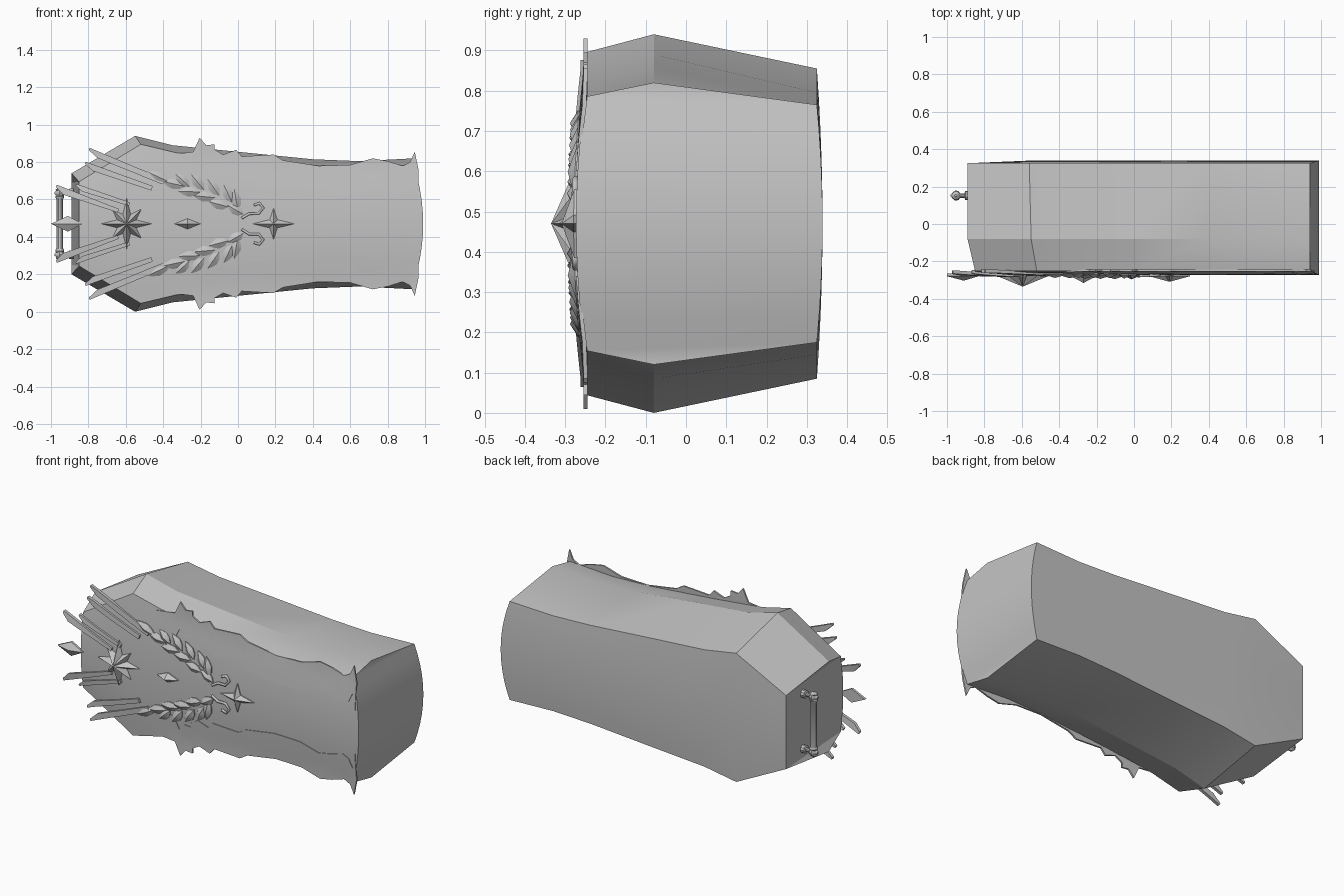
import bpy, bmesh, math
from mathutils import Vector

if "Cube" in bpy.data.objects:
    bpy.data.objects.remove(bpy.data.objects["Cube"], do_unlink=True)

grey = bpy.data.materials.new("stone grey")
grey.use_nodes = True
COL = (0.55, 0.55, 0.55, 1)
grey.diffuse_color = COL
grey.node_tree.nodes["Principled BSDF"].inputs["Base Color"].default_value = COL
ZC = 0.47  # mirror height

# stations (x, half height) for the front, middle and back edges of the casket
FRONT = [(-.85, .225), (-.52, .425), (-.33, .38), (0, .345), (.4, .31), (.65, .30), (.94, .315)]
MID = [(-.89, .27), (-.55, .47), (-.35, .42), (0, .385), (.4, .345), (.65, .335), (.94, .35)]
BACK = [(-.89, .22), (-.56, .385), (-.35, .35), (0, .325), (.4, .295), (.65, .285), (.94, .295)]


def make(name, verts, faces, angle=30):
    me = bpy.data.meshes.new(name)
    me.from_pydata([tuple(v) for v in verts], [], faces)
    bm = bmesh.new()
    bm.from_mesh(me)
    bmesh.ops.recalc_face_normals(bm, faces=bm.faces)
    bm.to_mesh(me)
    bm.free()
    me.materials.append(grey)
    ob = bpy.data.objects.new(name, me)
    bpy.context.collection.objects.link(ob)
    bpy.ops.object.select_all(action='DESELECT')
    ob.select_set(True)
    bpy.context.view_layer.objects.active = ob
    bpy.ops.object.shade_smooth_by_angle(angle=math.radians(angle))
    return ob


def half(x):
    for (x0, h0), (x1, h1) in zip(FRONT, FRONT[1:]):
        if x <= x1:
            return h0 + (h1 - h0) * max(0, (x - x0) / (x1 - x0))
    return FRONT[-1][1]


def front_y(x, dz):
    """Depth of the bowed lid."""
    return -.25 - .023 * (1 - min(1, abs(dz) / half(x)) ** 2)


def casket():
    N = 10
    verts, faces = [], []
    ring = 2 * (N + 1) + 2
    for s in range(len(FRONT)):
        last = s == len(FRONT) - 1
        def pt(x, h, t, y):
            bow = .05 * (1 - t * t) if last else 0
            return (x + bow, y, ZC + h * t)
        ts = [-1 + 2 * i / N for i in range(N + 1)]
        fx, fh = FRONT[s]
        mx, mh = MID[s]
        bx, bh = BACK[s]
        verts += [pt(fx, fh, t, -.25 - .023 * (1 - t * t)) for t in ts]
        verts.append((mx, -.08, ZC + mh))
        verts += [pt(bx, bh, -t, .325 + .014 * (1 - t * t) * (s > 0)) for t in ts]
        verts.append((mx, -.08, ZC - mh))
    for s in range(len(FRONT) - 1):
        for i in range(ring):
            j = (i + 1) % ring
            a, b = s * ring, (s + 1) * ring
            faces.append((a + i, a + j, b + j, b + i))
    # end walls
    for s in (0, len(FRONT) - 1):
        o = s * ring
        for i in range(N):
            faces.append((o + i, o + i + 1, o + 2 * N + 1 - i, o + 2 * N + 2 - i))
        faces.append((o + N, o + N + 1, o + N + 2))
        faces.append((o, o + 2 * N + 2, o + ring - 1))
    make("casket_body", verts, faces, 20)


def relief(name, outline, apex, height):
    """Faceted boss: outline in (x, dz) on the lid, rising to one point."""
    n = len(outline)
    verts = [(x, front_y(x, z) + .008, ZC + z) for x, z in outline]
    verts += [(x, front_y(x, z) - .006, ZC + z) for x, z in outline]
    ax, az = apex
    verts.append((ax, front_y(ax, az) - height, ZC + az))
    faces = [tuple(range(n))]
    for i in range(n):
        j = (i + 1) % n
        faces += [(i, j, n + j, n + i), (n + i, n + j, 2 * n)]
    make(name, verts, faces)


def star(name, cx, radii, height):
    n = len(radii)
    pts = [(cx + r * math.cos(2 * math.pi * i / n), r * math.sin(2 * math.pi * i / n))
           for i, r in enumerate(radii)]
    relief(name, pts, (cx, 0), height)


def leaf(name, x, z, ang, length, width):
    d = Vector((math.cos(ang), math.sin(ang)))
    p = Vector((-d.y, d.x))
    shape = [(0, 0), (.25, .4), (.55, .5), (.8, .28), (1, 0), (.8, -.28), (.55, -.5), (.25, -.4)]
    pts = [tuple(Vector((x, z)) + d * length * u + p * width * v) for u, v in shape]
    c = Vector((x, z)) + d * length * .5
    relief(name, pts, tuple(c), .024)


def ray(name, p, q, w0, w1):
    """Flat bar with a notched tip, lying over the lid."""
    p, q = Vector(p), Vector(q)
    d = (q - p).normalized()
    n = Vector((-d.y, d.x))
    L = (q - p).length
    rows = [(0, .5, .15), (.14, .5, -.5), (.5, .5, -.5), (1, .5, -.5)]
    verts, faces = [], []
    for u, a, b in rows:
        w = w0 + (w1 - w0) * u
        for k in (a, b):
            v = p + d * L * u + n * w * k
            y = front_y(v.x, v.y)
            verts += [(v.x, y - .012, ZC + v.y), (v.x, y + .006, ZC + v.y)]
    for r in range(len(rows) - 1):
        o = r * 4
        for i, j in ((0, 1), (1, 3), (3, 2), (2, 0)):
            faces.append((o + i, o + j, o + 4 + j, o + 4 + i))
    e = 4 * (len(rows) - 1)
    faces += [(0, 1, 3, 2), (e, e + 1, e + 3, e + 2)]
    make(name, verts, faces)


def trim(name, side):
    """Ragged edge of the lid covering."""
    edge = [(-.36, .37), (-.24, .385), (-.205, .46), (-.17, .42), (-.125, .425), (-.13, .40), (-.08, .37),
            (-.01, .395), (.02, .36), (.1, .365), (.19, .37), (.24, .34), (.43, .31), (.6, .315),
            (.72, .35), (.8, .335), (.88, .31), (.92, .33), (.945, .385), (.965, .29)]
    verts, faces = [], []
    for x, h in edge:
        for k in (0, .05, .1, .16):
            z = (h - k) * side
            y = front_y(x, z)
            verts += [(x, y - .004, ZC + z), (x, y + .006, ZC + z)]
    for i in range(len(edge) - 1):
        a, b = i * 8, i * 8 + 8
        for k in (0, 2, 4):
            faces.append((a + k, a + k + 2, b + k + 2, b + k))
            faces.append((a + k + 1, b + k + 1, b + k + 3, a + k + 3))
        faces += [(a, b, b + 1, a + 1), (a + 6, a + 7, b + 7, b + 6)]
    for o in (0, 8 * (len(edge) - 1)):
        faces += [(o + k, o + k + 1, o + k + 3, o + k + 2) for k in (0, 2, 4)]
    make(name, verts, faces)


def lathe(name, start, axis, profile, sides=10):
    """Turned part: profile of (distance, radius) along an axis."""
    q = Vector(axis).to_track_quat('Z', 'Y')
    verts, faces = [], []
    for d, r in profile:
        for i in range(sides):
            a = 2 * math.pi * i / sides
            verts.append(Vector(start) + q @ Vector((r * math.cos(a), r * math.sin(a), d)))
    for s in range(len(profile) - 1):
        for i in range(sides):
            j = (i + 1) % sides
            faces.append((s * sides + i, s * sides + j, (s + 1) * sides + j, (s + 1) * sides + i))
    faces += [tuple(range(sides)), tuple(range(len(verts) - sides, len(verts)))]
    make(name, verts, faces)


casket()

# central ornaments
star("large_star", -.595, [.135, .055, .11, .055] * 4, .062)
star("small_star", .19, [.11, .045, .03, .04, .085, .04, .03, .045, .11, .045, .03, .04, .085, .04, .03, .045], .036)
relief("head_diamond", [(-1, 0), (-.91, .042), (-.83, 0), (-.91, -.042)], (-.91, 0), .03)
relief("centre_diamond", [(-.34, 0), (-.27, .028), (-.2, 0), (-.27, -.028)], (-.27, 0), .042)

# mirrored ornaments
LEAVES = [(.0, .07, 100, .12), (.03, .05, 150, .10), (-.05, .09, 165, .11), (-.03, .11, 115, .11),
          (-.12, .14, 175, .12), (-.10, .15, 125, .11), (-.20, .17, 178, .12), (-.18, .18, 130, .11),
          (-.28, .20, 168, .13), (-.26, .20, 138, .10), (-.36, .22, 155, .14)]
for side, tag in ((1, "upper"), (-1, "lower")):
    trim(tag + "_ragged_trim", side)
    for i, (x, z, a, l) in enumerate(LEAVES):
        leaf(f"{tag}_laurel_leaf_{i}", x, z * side, math.radians(a) * side, l, .055)
    for i, (p, q, w0, w1) in enumerate([((-.80, .39), (-.40, .225), .035, .03),
                                        ((-.82, .315), (-.46, .19), .035, .025),
                                        ((-.975, .19), (-.64, .07), .04, .02),
                                        ((-.87, .20), (-.58, .105), .03, .02)]):
        ray(f"{tag}_ray_{i}", (p[0], p[1] * side), (q[0], q[1] * side), w0 * side, w1 * side)
    # small scroll beside the star
    cu = bpy.data.curves.new(tag + "_scroll", 'CURVE')
    cu.dimensions = '3D'
    cu.bevel_depth, cu.bevel_resolution = .008, 1
    sp = cu.splines.new('POLY')
    path = [(.02, .03), (.06, .055), (.11, .055), (.135, .085), (.115, .11), (.085, .10)]
    sp.points.add(len(path) - 1)
    for pnt, (x, z) in zip(sp.points, path):
        pnt.co = (x, front_y(x, z) - .004, ZC + z * side, 1)
    cu.materials.append(grey)
    bpy.context.collection.objects.link(bpy.data.objects.new(tag + "_scroll", cu))
    # handle mount
    lathe(tag + "_handle_post", (-.88, .152, ZC + .165 * side), (-1, 0, 0),
          [(0, .024), (.022, .024), (.026, .012), (.05, .012), (.058, .024), (.075, .028), (.1, .006)])

# grip on the head end
lathe("handle_bar", (-.953, .152, ZC - .195), (0, 0, 1),
      [(0, .006), (.012, .022), (.03, .014), (.05, .024), (.065, .018), (.325, .018),
       (.34, .024), (.36, .014), (.378, .022), (.39, .006)])
